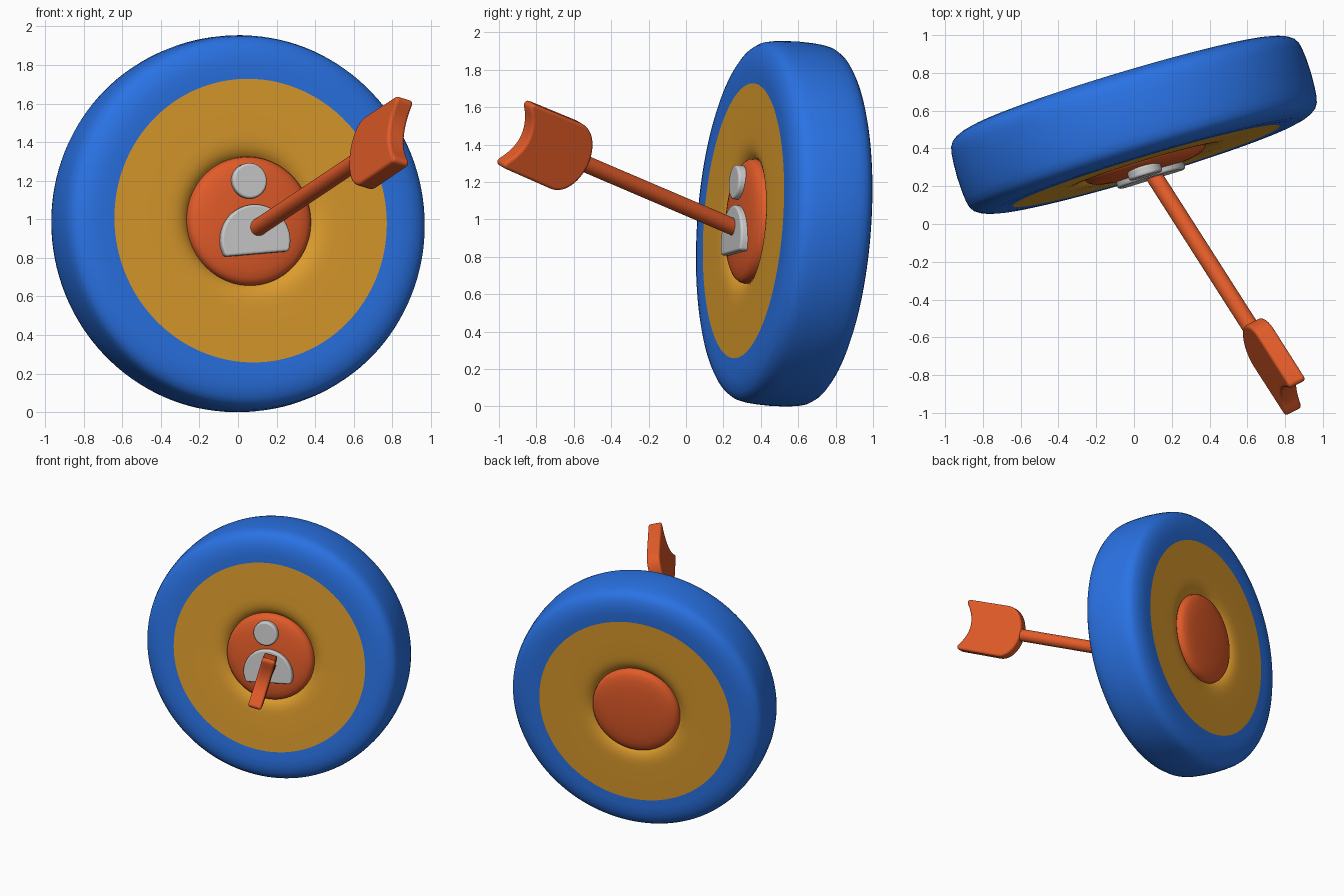
import bpy, bmesh
from math import sin, cos, pi, radians
from mathutils import Vector, Matrix

if "Cube" in bpy.data.objects:
    bpy.data.objects.remove(bpy.data.objects["Cube"])


def material(name, rgb):
    m = bpy.data.materials.new(name)
    m.diffuse_color = (*rgb, 1)
    m.use_nodes = True
    m.node_tree.nodes["Principled BSDF"].inputs["Base Color"].default_value = m.diffuse_color
    return m


BLUE = material("blue", (0.023, 0.17, 0.78))
YELLOW = material("amber", (0.72, 0.33, 0.026))
ORANGE = material("orange", (0.76, 0.105, 0.022))


def frame(x, y, z, origin):
    """Matrix from three axes and an origin."""
    m = Matrix((x, y, z)).transposed().to_4x4()
    m.translation = origin
    return m


def finish(name, bm, matrix, mat=None, bevel=0.0, angle=35):
    bmesh.ops.recalc_face_normals(bm, faces=bm.faces)
    me = bpy.data.meshes.new(name)
    bm.to_mesh(me)
    bm.free()
    ob = bpy.data.objects.new(name, me)
    bpy.context.collection.objects.link(ob)
    ob.matrix_world = matrix
    if mat:
        me.materials.append(mat)
    if bevel:
        b = ob.modifiers.new("bevel", 'BEVEL')
        b.width, b.segments, b.limit_method = bevel, 4, 'ANGLE'
        b.angle_limit = radians(50)
    bpy.ops.object.select_all(action='DESELECT')
    ob.select_set(True)
    bpy.context.view_layer.objects.active = ob
    bpy.ops.object.shade_smooth_by_angle(angle=radians(angle))
    return ob


def lathe(name, profiles, matrix, mat, steps=128):
    """Spin (radius, height) profiles about local z."""
    bm = bmesh.new()
    for prof in profiles:
        vs = [bm.verts.new((r, 0, h)) for r, h in prof]
        es = [bm.edges.new(p) for p in zip(vs, vs[1:])]
        bmesh.ops.spin(bm, geom=vs + es, cent=(0, 0, 0), axis=(0, 0, 1),
                       angle=2 * pi, steps=steps, use_merge=True)
    bmesh.ops.remove_doubles(bm, verts=bm.verts, dist=1e-5)
    return finish(name, bm, matrix, mat)


def plate(name, outline, z0, z1, matrix, mat=None, bevel=0.012):
    """Extrude a flat outline from local z0 to z1 with rounded edges."""
    bm = bmesh.new()
    f = bm.faces.new([bm.verts.new((x, y, z0)) for x, y in outline])
    top = bmesh.ops.extrude_face_region(bm, geom=[f])["geom"]
    bmesh.ops.translate(bm, vec=(0, 0, z1 - z0),
                        verts=[v for v in top if isinstance(v, bmesh.types.BMVert)])
    return finish(name, bm, matrix, mat, bevel)


def arc(cx, cy, rx, ry, a0, a1, n):
    return [(cx + rx * cos(radians(a0 + (a1 - a0) * i / n)),
             cy + ry * sin(radians(a0 + (a1 - a0) * i / n))) for i in range(n + 1)]


def flip(prof):
    return [(r, -h) for r, h in prof]


# Target frame: local z is the face normal, slightly rolled
n = Vector((0.2867, -0.9555, 0.07)).normalized()
u = Vector((-n.y, n.x, 0)).normalized()
disc = frame(u, n.cross(u), n, (0, 0.525, 0.977)) @ Matrix.Rotation(radians(4.7), 4, 'Z')

# Blue outer ring
half = [(0.737, 0.228), (0.80, 0.23), (0.85, 0.228), (0.89, 0.219), (0.92, 0.207),
        (0.945, 0.19), (0.961, 0.165), (0.969, 0.13), (0.974, 0.08)]
lathe("outer_ring", [half + [(0.977, 0)] + flip(half)[::-1]], disc, BLUE)

# Amber middle ring, front and back, dipping towards the hub
band = [(0.737, 0.228), (0.6, 0.228), (0.46, 0.228), (0.42, 0.226), (0.39, 0.221),
        (0.365, 0.212), (0.347, 0.201), (0.335, 0.19)]
lathe("middle_ring", [band, flip(band)], disc, YELLOW)

# Domed bullseye, front and back
dome = [(0.335, 0.19), (0.331, 0.212), (0.32, 0.227), (0.3, 0.239), (0.26, 0.25),
        (0.2, 0.258), (0.1, 0.264), (0, 0.266)]
lathe("bullseye", [dome, flip(dome)], disc, ORANGE)

# Grey figure badge
plate("badge_head", arc(0, 0.204, 0.092, 0.092, 0, 352.5, 47), 0.24, 0.293, disc)
body = (arc(0, -0.107, 0.187, 0.187, -6, 186, 40)
        + arc(-0.158, -0.157, 0.02, 0.02, 190, 270, 6)
        + arc(0.158, -0.157, 0.02, 0.02, 270, 350, 6))
plate("badge_body", body, 0.24, 0.295, disc)

# Arrow frame: local x along the shaft, y across the fin
d = Vector((0.506, -0.792, 0.338)).normalized()
w = Vector((0.059, 0.42, 0.90))
w = (w - w.dot(d) * d).normalized()
arrow = frame(d, w, d.cross(w), (0.115, 0.24, 0.965))

# Arrow shaft
bm = bmesh.new()
bmesh.ops.create_cone(bm, cap_ends=True, segments=32, radius1=0.045, radius2=0.045, depth=1.1,
                      matrix=Matrix.Translation((0.51, 0, 0)) @ Matrix.Rotation(pi / 2, 4, 'Y'))
finish("arrow_shaft", bm, arrow, ORANGE)

# Arrow fin: blunt round nose, straight sides, hollow tail
fin = arc(1.13, 0, 0.143, 0.193, 90, 270, 30)
fin += arc(1.44, -0.168, 0.022, 0.022, -90, 0, 5)
fin += [(1.395 + 0.062 * (s / 6) ** 2, s / 6 * 0.155) for s in range(-6, 7)]
fin += arc(1.44, 0.168, 0.022, 0.022, 0, 90, 5)
plate("arrow_fin", fin, -0.05, 0.05, arrow, ORANGE, bevel=0.02)
